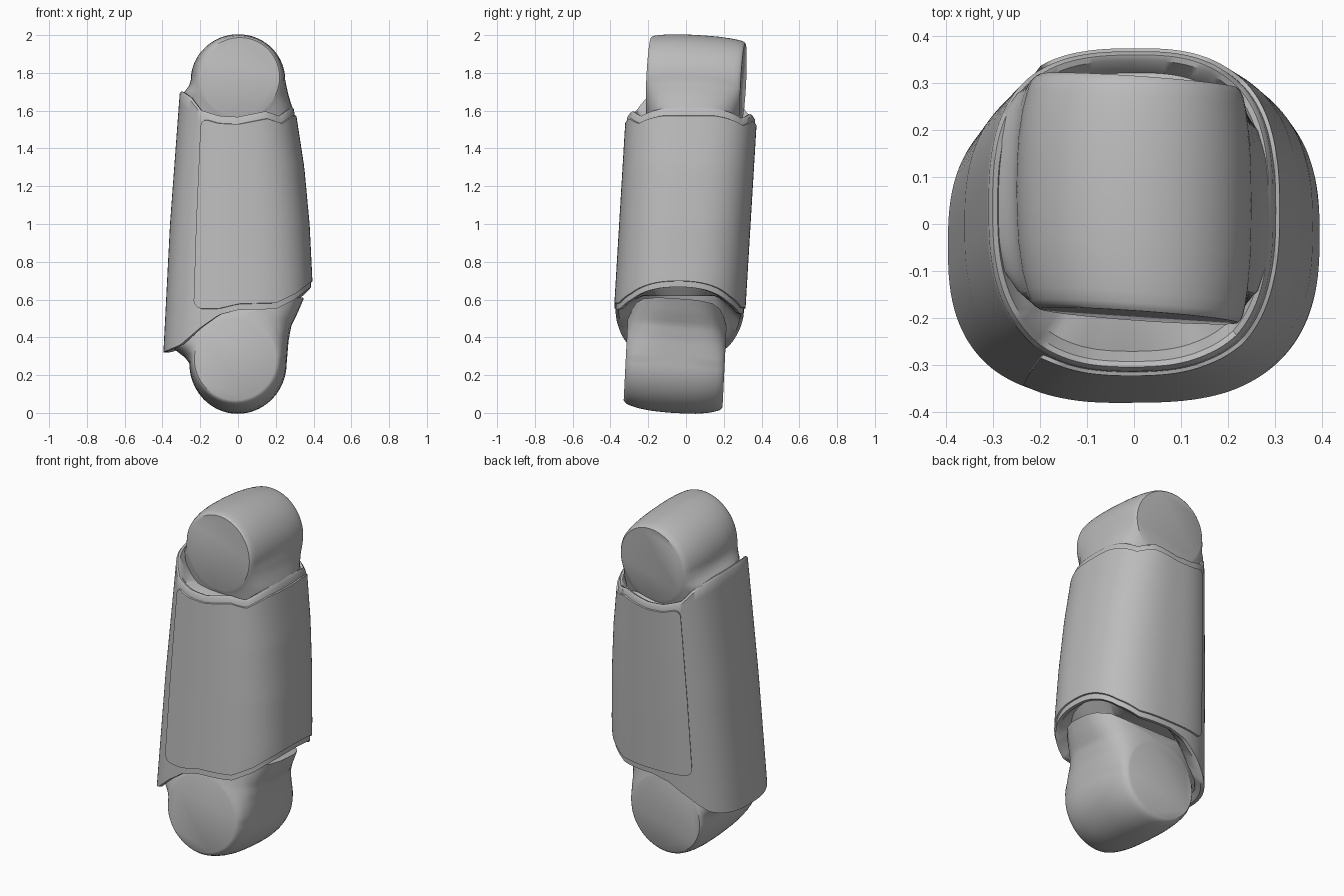
import bpy, bmesh, math

if "Cube" in bpy.data.objects:
    bpy.data.objects.remove(bpy.data.objects["Cube"])

grey = bpy.data.materials.new("plain_grey")
grey.use_nodes = True
grey.diffuse_color = (0.5, 0.5, 0.5, 1)
grey.node_tree.nodes["Principled BSDF"].inputs["Base Color"].default_value = grey.diffuse_color


def table(points, x):
    """Linear interpolation through (x, value) pairs."""
    if x <= points[0][0]:
        return points[0][1]
    for (x0, v0), (x1, v1) in zip(points, points[1:]):
        if x <= x1:
            return v0 + (v1 - v0) * (x - x0) / (x1 - x0)
    return points[-1][1]


def loft(name, rows, closed=True, caps=True):
    """Skin a list of equally long point rows."""
    bm = bmesh.new()
    grid = [[bm.verts.new(p) for p in row] for row in rows]
    n = len(rows[0])
    for a, b in zip(grid, grid[1:]):
        for i in range(n if closed else n - 1):
            j = (i + 1) % n
            bm.faces.new((a[i], a[j], b[j], b[i]))
    if caps:
        bm.faces.new(grid[0])
        bm.faces.new(grid[-1])
    if closed:
        bmesh.ops.recalc_face_normals(bm, faces=bm.faces)
    mesh = bpy.data.meshes.new(name)
    bm.to_mesh(mesh)
    bm.free()
    mesh.materials.append(grey)
    mesh.shade_smooth()
    mesh.set_sharp_from_angle(angle=math.radians(38))
    obj = bpy.data.objects.new(name, mesh)
    bpy.context.collection.objects.link(obj)
    return obj


# Shell surface: a leaning, tapering rounded-square tube
RIGHT = [(0.3, 0.385), (0.7, 0.386), (1.0, 0.371), (1.3, 0.343), (1.6, 0.297), (1.75, 0.27)]
LEFT = [(0.32, 0.395), (1.0, 0.36), (1.7, 0.308)]


def shell_point(angle, z, offset=0.0, scale=1.0):
    c, s = math.cos(angle), math.sin(angle)
    half = table(RIGHT if c > 0 else LEFT, z) + offset
    power = 2 / 2.65
    x = half * math.copysign(abs(c) ** power, c) * scale
    y = (0.34 + offset) * math.copysign(abs(s) ** power, s) * scale
    return (x, y - 0.03 + 0.06 * (z - 0.6), z)


# Hem heights across x
BOTTOM = [(-0.39, 0.32), (-0.3, 0.36), (-0.2, 0.45), (-0.1, 0.52), (0, 0.545),
          (0.2, 0.55), (0.3, 0.6), (0.39, 0.67)]
TOP = [(-0.31, 1.69), (-0.26, 1.66), (-0.2, 1.59), (-0.1, 1.56), (0, 1.555),
       (0.15, 1.585), (0.22, 1.56), (0.3, 1.61)]


def bottom(angle):
    z = table(BOTTOM, shell_point(angle, 0.5)[0])
    return z - 0.025 * max(0, math.sin(angle))


def top(angle):
    z = table(TOP, shell_point(angle, 1.6)[0])
    return z - 0.015 * max(0, math.sin(angle))


angles = [2 * math.pi * i / 128 for i in range(128)]
rows = [[shell_point(a, 0.62, scale=0.6) for a in angles],
        [shell_point(a, bottom(a) + 0.05, scale=0.8) for a in angles],
        [shell_point(a, bottom(a), scale=0.95) for a in angles]]
for k in range(25):
    t = k / 24
    rows.append([shell_point(a, bottom(a) + t * (top(a) - bottom(a))) for a in angles])
rows += [[shell_point(a, top(a) + 0.012, scale=0.975) for a in angles],
         [shell_point(a, top(a) + 0.008, scale=0.94) for a in angles],
         [shell_point(a, top(a) - 0.03, scale=0.87) for a in angles],
         [shell_point(a, 1.55, scale=0.6) for a in angles]]
loft("shell", rows)


# Raised panel wrapping front, left side and back
LIMIT = math.radians(121)


def panel_column(angle):
    edge = (LIMIT - abs(angle)) * 0.36
    corner = 0.05
    cut = corner - math.sqrt(max(0, corner ** 2 - max(0, corner - edge) ** 2))
    low = max(bottom(angle) + 0.03, 0.55) + cut
    high = min(top(angle), 1.6) - 0.025 - cut
    side = 0 if edge < 1e-4 else 1
    column = [shell_point(angle, low, -0.004)]
    for k in range(25):
        column.append(shell_point(angle, low + (high - low) * (0.003 + 0.994 * k / 24),
                                  0.008 if side else -0.004))
    column.append(shell_point(angle, high, -0.004))
    return column


steps = [-LIMIT, -LIMIT + 0.004, -LIMIT + 0.015, -LIMIT + 0.04, -LIMIT + 0.08]
steps += [LIMIT * (i / 50 - 1) for i in range(3, 98)]
steps += [-s for s in reversed(steps[:5])]
loft("wrap_panel", [panel_column(a) for a in reversed(steps)], closed=False, caps=False)


# Joint barrels: round end discs swelling into a flared neck that enters the shell
def joint(name, y0, y1, centre, tilt, way, end_r, mid_r, flare_right, flare_left, twist):
    cx, cz = centre
    length = y1 - y0
    #         inset, disc-to-neck blend, disc-to-barrel blend
    near = [(0, 0, 0), (0.006, 0.05, 0.2), (0.016, 0.25, 0.38), (0.04, 0.6, 0.55),
            (0.08, 0.85, 0.75), (0.14, 0.96, 0.92), (0.2, 1, 0.98)]
    stations = [(y0 + d, w, g) for d, w, g in near] + [((y0 + y1) / 2, 1, 1)]
    stations += [(y1 - d, w, g) for d, w, g in reversed(near)]
    count, depth = 20, 0.34
    rows = []
    for y, w, g in stations:
        rx = end_r + (mid_r[0] - end_r) * g
        rz = end_r + (mid_r[1] - end_r) * g
        zc = cz + tilt * (y - (y0 + y1) / 2)
        row = []

        def add(x, out):
            z = zc + way * out
            row.append((x, y + 0.05 * (z - cz) + twist * x, z))

        # outer half circle
        for i in range(41):
            a = math.pi * i / 40
            add(cx * (1 - g) + rx * math.cos(a), rz * math.sin(a))
        # neck sides, left going in and right coming back
        for side, flare, order in ((-1, flare_left, range(1, count + 1)),
                                   (1, flare_right, range(count, 0, -1))):
            for i in order:
                a = math.pi / 2 * i / (count + 0.5)
                disc_x = cx * (1 - g) + side * rx * math.cos(a)
                disc_out = -rz * math.sin(a)
                d = depth * i / count
                neck_x = side * (rx + table(flare, d) * (0.5 + 0.5 * g))
                add(disc_x + (neck_x - disc_x) * w, disc_out + (-d - disc_out) * w)
        rows.append(row)
    return loft(name, rows)


joint("upper_joint", -0.195, 0.305, (0.01, 1.762), -0.06, 1, 0.21, (0.25, 0.238),
      [(0, 0), (0.08, 0.017), (0.16, 0.043), (0.22, 0.05)],
      [(0, 0), (0.03, 0.008), (0.06, 0.03), (0.085, 0.052), (0.2, 0.055)], -0.07)
joint("lower_joint", -0.32, 0.205, (-0.015, 0.265), -0.07, -1, 0.216, (0.258, 0.265),
      [(0, 0), (0.12, 0.01), (0.2, 0.025), (0.27, 0.06), (0.34, 0.09)],
      [(0, 0), (0.03, 0.02), (0.06, 0.06), (0.09, 0.1), (0.2, 0.1)], 0)
